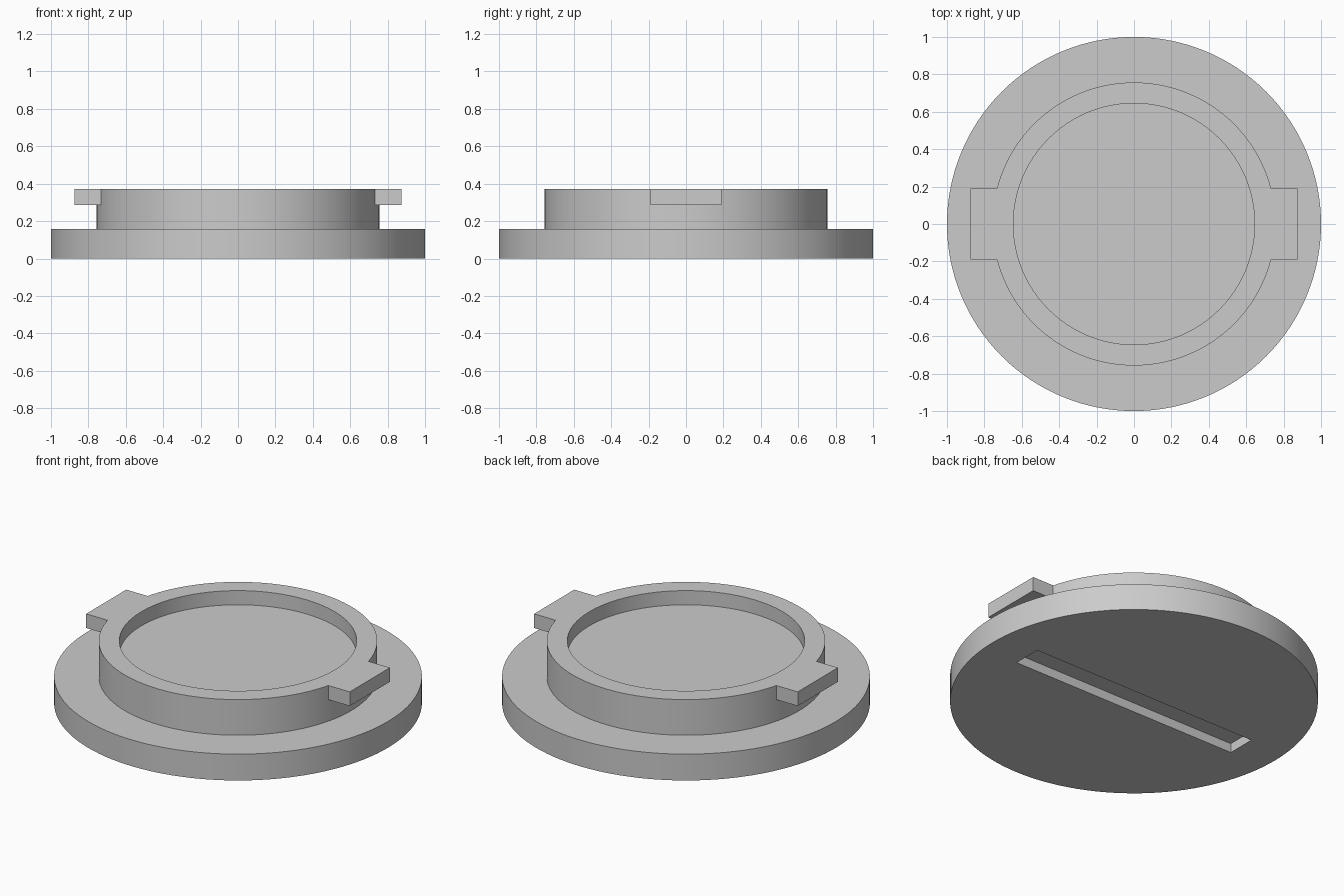
import bpy
import bmesh
import math
from mathutils import Matrix, Vector

SEGMENTS = 128
BASE_TOP, TAB_BOTTOM, TOP = 0.158, 0.287, 0.372

if "Cube" in bpy.data.objects:
    bpy.data.objects.remove(bpy.data.objects["Cube"], do_unlink=True)

grey = bpy.data.materials.new("plain grey")
grey.use_nodes = True
colour = (0.6, 0.6, 0.6, 1)
grey.diffuse_color = colour
grey.node_tree.nodes["Principled BSDF"].inputs["Base Color"].default_value = colour


def add_object(name, bm):
    mesh = bpy.data.meshes.new(name)
    bmesh.ops.recalc_face_normals(bm, faces=bm.faces)
    bm.to_mesh(mesh)
    bm.free()
    obj = bpy.data.objects.new(name, mesh)
    obj.data.materials.append(grey)
    bpy.context.collection.objects.link(obj)
    return obj


def lathe(name, profile):
    """Spin an (r, z) profile around z; its open ends are capped."""
    bm = bmesh.new()
    rings = [[bm.verts.new((r * math.cos(a), r * math.sin(a), z))
              for a in (math.tau * i / SEGMENTS for i in range(SEGMENTS))]
             for r, z in profile]
    for low, high in zip(rings, rings[1:]):
        for i in range(SEGMENTS):
            j = (i + 1) % SEGMENTS
            bm.faces.new((low[i], low[j], high[j], high[i]))
    bm.faces.new(rings[0])
    bm.faces.new(rings[-1])
    return add_object(name, bm)


def box(name, low, high):
    low, high = Vector(low), Vector(high)
    bm = bmesh.new()
    place = Matrix.Translation((low + high) / 2) @ Matrix.Diagonal((*(high - low), 1))
    bmesh.ops.create_cube(bm, size=1, matrix=place)
    return add_object(name, bm)


def combine(target, tool, operation):
    mod = target.modifiers.new(tool.name, "BOOLEAN")
    mod.operation = operation
    mod.solver = "EXACT"
    mod.object = tool
    bpy.context.view_layer.objects.active = target
    bpy.ops.object.modifier_apply(modifier=mod.name)
    bpy.data.objects.remove(tool, do_unlink=True)


# Flanged cap: wide disc, raised collar and shallow round recess
cap = lathe("cap", [(1, 0), (1, BASE_TOP), (0.757, BASE_TOP), (0.757, TOP),
                    (0.645, TOP), (0.645, TAB_BOTTOM)])

# Locking tabs on both sides of the collar
for name, side in (("left_tab", 1), ("right_tab", -1)):
    xs = sorted((side * 0.7, side * 0.875))
    tab = box(name, (xs[0], -0.19, TAB_BOTTOM), (xs[1], 0.19, TOP))
    combine(cap, tab, "UNION")

# Coin slot in the underside
slot = box("slot_cutter", (-0.76, -0.087, -0.1), (0.76, 0.087, 0.055))
slot.hide_render = True
combine(cap, slot, "DIFFERENCE")

# Smooth round walls with sharp rims
bpy.ops.object.select_all(action="DESELECT")
cap.select_set(True)
bpy.context.view_layer.objects.active = cap
bpy.ops.object.shade_smooth_by_angle(angle=math.radians(30))
